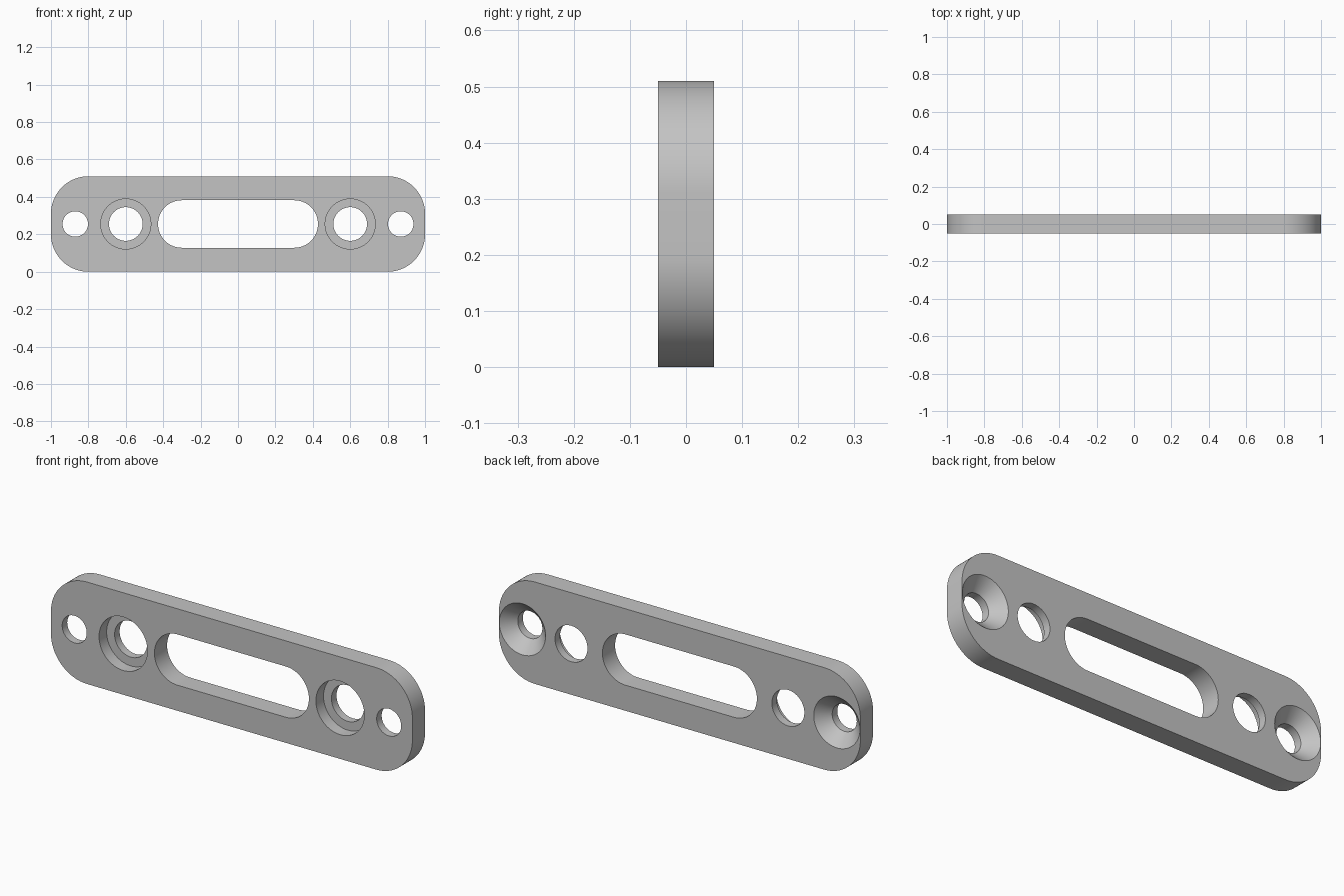
import bpy, bmesh, math
from mathutils import Matrix, Vector

if "Cube" in bpy.data.objects:
    bpy.data.objects.remove(bpy.data.objects["Cube"])

LENGTH, DEPTH, HEIGHT = 2.0, 0.1, 0.51
MID_Z = HEIGHT / 2
FRONT, BACK = -DEPTH / 2, DEPTH / 2
OVER = 0.02

grey = bpy.data.materials.new("plain_grey")
grey.use_nodes = True
colour = (0.55, 0.55, 0.55, 1)
grey.diffuse_color = colour
grey.node_tree.nodes["Principled BSDF"].inputs["Base Color"].default_value = colour


def make_object(name, bm):
    bmesh.ops.recalc_face_normals(bm, faces=bm.faces)
    mesh = bpy.data.meshes.new(name)
    bm.to_mesh(mesh)
    bm.free()
    mesh.materials.append(grey)
    obj = bpy.data.objects.new(name, mesh)
    bpy.context.collection.objects.link(obj)
    return obj


def rounded_slab(name, width, height, radius, y0, y1, steps=24):
    """Rounded rectangle in the XZ plane, extruded along y."""
    bm = bmesh.new()
    points = []
    for quarter, (sx, sz) in enumerate([(1, 1), (-1, 1), (-1, -1), (1, -1)]):
        cx, cz = sx * (width / 2 - radius), sz * (height / 2 - radius)
        for i in range(steps + 1):
            a = (quarter + i / steps) * math.pi / 2
            points.append((cx + radius * math.cos(a), y0, MID_Z + cz + radius * math.sin(a)))
    face = bm.faces.new([bm.verts.new(p) for p in points])
    bmesh.ops.remove_doubles(bm, verts=bm.verts, dist=1e-5)
    extruded = bmesh.ops.extrude_face_region(bm, geom=list(bm.faces), use_keep_orig=True)
    moved = [v for v in extruded["geom"] if isinstance(v, bmesh.types.BMVert)]
    bmesh.ops.translate(bm, verts=moved, vec=Vector((0, y1 - y0, 0)))
    return make_object(name, bm)


def round_cutter(name, x, profile, segments=64):
    """Solid turned around the y axis from (y, radius) pairs."""
    bm = bmesh.new()
    rings = []
    for y, r in profile:
        angles = [2 * math.pi * i / segments for i in range(segments)]
        rings.append([bm.verts.new((x + r * math.cos(a), y, MID_Z + r * math.sin(a))) for a in angles])
    for low, high in zip(rings, rings[1:]):
        for i in range(segments):
            j = (i + 1) % segments
            bm.faces.new((low[i], low[j], high[j], high[i]))
    bm.faces.new(rings[0])
    bm.faces.new(rings[-1])
    return make_object(name, bm)


# Plate with rounded corners
plate = rounded_slab("mounting_plate", LENGTH, HEIGHT, 0.2, FRONT, BACK)

# Central slot
cutters = [rounded_slab("slot_cutter", 0.855, 0.254, 0.1269, FRONT - OVER, BACK + OVER)]

# Counterbored holes open to the front, countersunk holes open to the back
floor = FRONT + 0.06
bore = [(FRONT - OVER, 0.134), (floor, 0.134), (floor, 0.09), (BACK + OVER, 0.09)]
cone_start = BACK - 0.06
sink = [(FRONT - OVER, 0.068), (cone_start, 0.068), (BACK + OVER, 0.128 + OVER)]
for side in (-1, 1):
    cutters.append(round_cutter("counterbore_cutter", side * 0.6, bore))
    cutters.append(round_cutter("countersink_cutter", side * 0.87, sink))

bpy.ops.object.select_all(action="DESELECT")
plate.select_set(True)
bpy.context.view_layer.objects.active = plate
for cutter in cutters:
    cutter.hide_render = True
    mod = plate.modifiers.new("cut", "BOOLEAN")
    mod.operation = "DIFFERENCE"
    mod.solver = "EXACT"
    mod.object = cutter
    bpy.ops.object.modifier_apply(modifier=mod.name)
    bpy.data.objects.remove(cutter)

bpy.ops.object.shade_smooth_by_angle(angle=math.radians(30))
